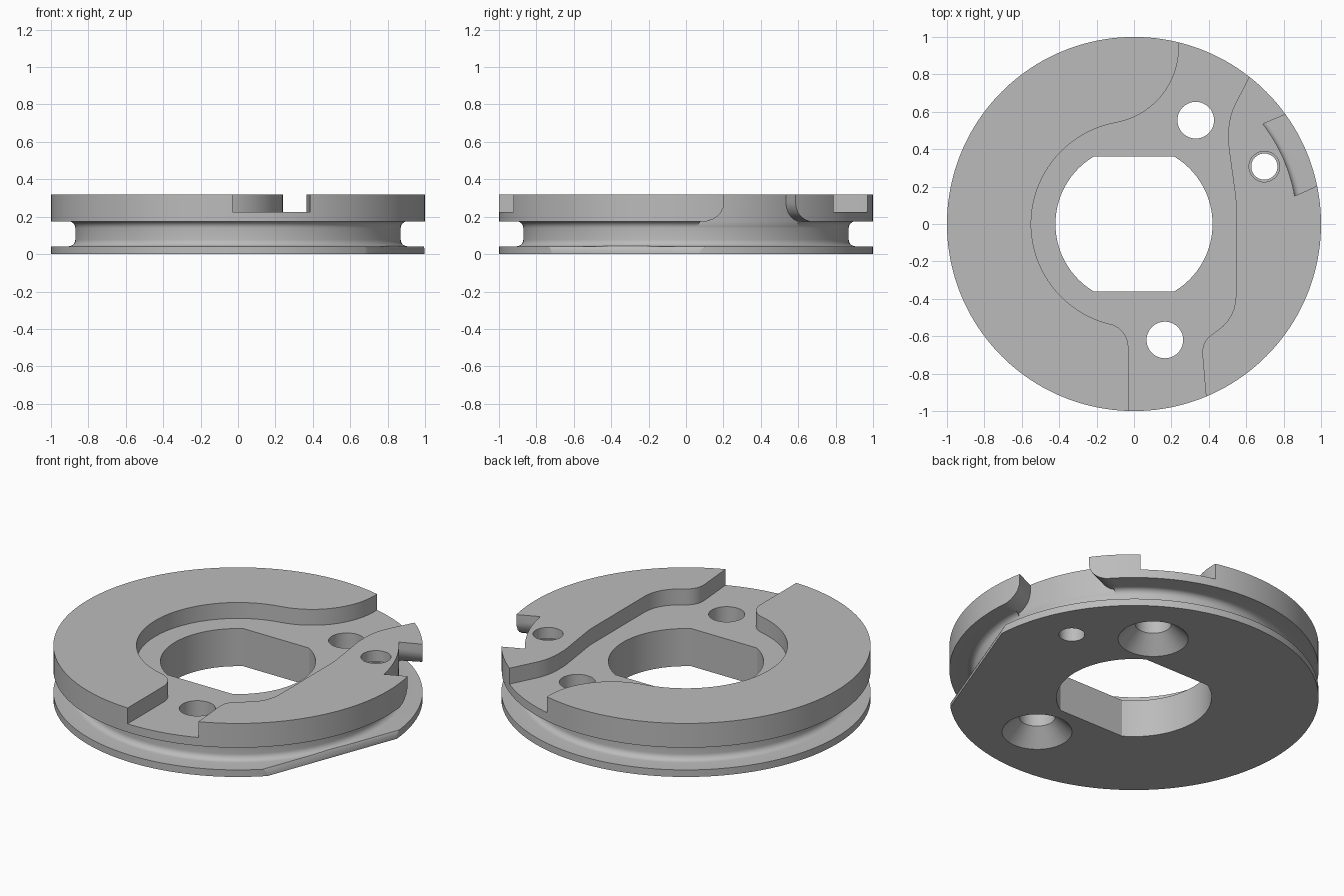
import bpy, bmesh
from math import sin, cos, radians, asin, degrees
from mathutils import Vector

if "Cube" in bpy.data.objects:
    bpy.data.objects.remove(bpy.data.objects["Cube"])

TOP, FLOOR, GROOVE = 0.32, 0.225, 0.87
POCKET_FLOOR = 0.28


def arc(cx, cy, r, a0, a1, n):
    """Points along an arc, angles in degrees."""
    angles = [radians(a0 + (a1 - a0) * i / n) for i in range(n + 1)]
    return [(cx + r * cos(a), cy + r * sin(a)) for a in angles]


def rounded(points, n=6):
    """Path whose corners (x, y, size) are rounded with quadratic curves."""
    path = []
    for i, (x, y, size) in enumerate(points):
        p = Vector((x, y))
        if size == 0:
            path.append(p)
            continue
        a = p + (Vector(points[i - 1][:2]) - p).normalized() * size
        b = p + (Vector(points[i + 1][:2]) - p).normalized() * size
        for k in range(n + 1):
            t = k / n
            path.append(a * (1 - t) ** 2 + p * 2 * t * (1 - t) + b * t ** 2)
    return path


def finish(name, bm):
    bmesh.ops.recalc_face_normals(bm, faces=bm.faces)
    mesh = bpy.data.meshes.new(name)
    bm.to_mesh(mesh)
    bm.free()
    obj = bpy.data.objects.new(name, mesh)
    bpy.context.collection.objects.link(obj)
    return obj


def loft(name, layers, floor_fillet=0):
    """Closed solid through a stack of (z, outline) layers."""
    bm = bmesh.new()
    rings = [[bm.verts.new((p[0], p[1], z)) for p in pts] for z, pts in layers]
    for low, high in zip(rings, rings[1:]):
        for i in range(len(low)):
            j = (i + 1) % len(low)
            bm.faces.new((low[i], low[j], high[j], high[i]))
    base = bm.faces.new(rings[0])
    bm.faces.new(rings[-1])
    if floor_fillet:
        bmesh.ops.bevel(bm, geom=list(base.edges), offset=floor_fillet,
                        segments=5, profile=0.5, affect='EDGES')
    return finish(name, bm)


def lathe(name, profile, steps=160):
    """Solid of revolution from (radius, z) pairs, closed at both ends."""
    return loft(name, [(z, arc(0, 0, r, 0, 360 * (1 - 1 / steps), steps - 1))
                       for r, z in profile])


def cut(target, cutter):
    cutter.hide_render = True
    mod = target.modifiers.new("cut", 'BOOLEAN')
    mod.operation, mod.solver, mod.object = 'DIFFERENCE', 'EXACT', cutter
    bpy.context.view_layer.objects.active = target
    bpy.ops.object.modifier_apply(modifier=mod.name)
    bpy.data.objects.remove(cutter)


# Grooved disc
f = 0.035
low_z, high_z = 0.042, 0.175
profile = [(1, 0), (1, low_z)]
profile += [(x, z) for x, z in reversed(arc(GROOVE + f, low_z + f, f, 180, 270, 6))]
profile += [(x, z) for x, z in reversed(arc(GROOVE + f, high_z - f, f, 90, 180, 6))]
profile += [(1, high_z), (1, TOP)]
disc = lathe("grooved_disc", profile)

# Winding channel across the top
left_edge = arc(-0.17, 0.945, 0.41, 10, -79.8, 16)
left_edge += arc(0, 0, 0.55, 100.2, 256.4, 40)[1:]
left_edge += arc(-0.16, -0.66, 0.13, 76.4, 0, 10)[1:]
right_edge = rounded([(0.40, -1.1, 0), (0.36, -0.63, 0.07), (0.545, -0.5, 0.12),
                      (0.545, 0.13, 0.03), (0.505, 0.42, 0.03),
                      (0.505, 0.57, 0.08), (0.775, 1.1, 0)])
channel = [(0.24, 1.1)] + left_edge + [(-0.03, -1.1)] + list(right_edge)
cut(disc, loft("channel_cutter", [(FLOOR, channel), (0.5, channel)]))

# Shallow pocket beside the channel
pocket = rounded([(0.40, 0.40, 0), (0.52, 0.44, 0.03), (0.57, 0.485, 0.04),
                  (0.69, 0.535, 0.03), (0.80, 0.585, 0), (0.97, 0.20, 0),
                  (0.86, 0.15, 0.03), (0.70, 0.08, 0.07), (0.60, 0.125, 0.03),
                  (0.40, 0.14, 0)])
cut(disc, loft("pocket_cutter", [(POCKET_FLOOR, pocket), (0.5, pocket)], 0.03))

# Rim opening outside the pocket, flared where it meets the groove
layers = []
for z, flare in [(0.12, 5.5), (0.175, 5.5), (0.185, 3.6), (0.2, 2.2),
                 (0.22, 1), (0.25, 0.2), (0.27, 0), (0.5, 0)]:
    inner = arc(0, 0, GROOVE + 0.002, 9.9 - flare, 37.8 + flare, 16)
    outer = arc(0, 0, 1.15, 34.2 + flare, 13.4 - flare, 8)
    layers.append((z, inner + outer))
cut(disc, loft("rim_cutter", layers))

# Central bore with two flats
half = degrees(asin(0.36 / 0.42))
bore = arc(0, 0, 0.42, -half, half, 32) + arc(0, 0, 0.42, 180 - half, 180 + half, 32)
cut(disc, loft("bore_cutter", [(-0.1, bore), (0.5, bore)]))


def hole(x, y, stack):
    cut(disc, loft("hole_cutter",
                   [(z, arc(x, y, r, 0, 351, 39)) for z, r in stack]))


# Two countersunk holes and one small pocket hole
for x, y in [(0.33, 0.555), (0.165, -0.62)]:
    hole(x, y, [(-0.02, 0.21), (0.092, 0.098), (0.5, 0.098)])
hole(0.697, 0.307, [(-0.1, 0.07), (0.255, 0.07), (0.2551, 0.082), (0.5, 0.082)])

# Straight flat on the lower flange, with a bevelled upper edge
mid = radians(-20.7)
out, side = Vector((cos(mid), sin(mid))), Vector((-sin(mid), cos(mid)))
layers = []
for z, d in [(-0.1, 0.906), (0.02, 0.906), (0.05, 0.89)]:
    layers.append((z, [out * a + side * b for a, b in
                       [(d, -0.6), (1.2, -0.6), (1.2, 0.6), (d, 0.6)]]))
cut(disc, loft("flat_cutter", layers))

# Plain grey metal
grey = bpy.data.materials.new("plain_grey")
grey.use_nodes = True
colour = (0.5, 0.5, 0.5, 1)
grey.diffuse_color = colour
grey.node_tree.nodes["Principled BSDF"].inputs["Base Color"].default_value = colour
disc.data.materials.clear()
disc.data.materials.append(grey)
for face in disc.data.polygons:
    face.material_index = 0

bpy.ops.object.select_all(action='DESELECT')
disc.select_set(True)
bpy.context.view_layer.objects.active = disc
bpy.ops.object.shade_smooth_by_angle(angle=radians(30))
